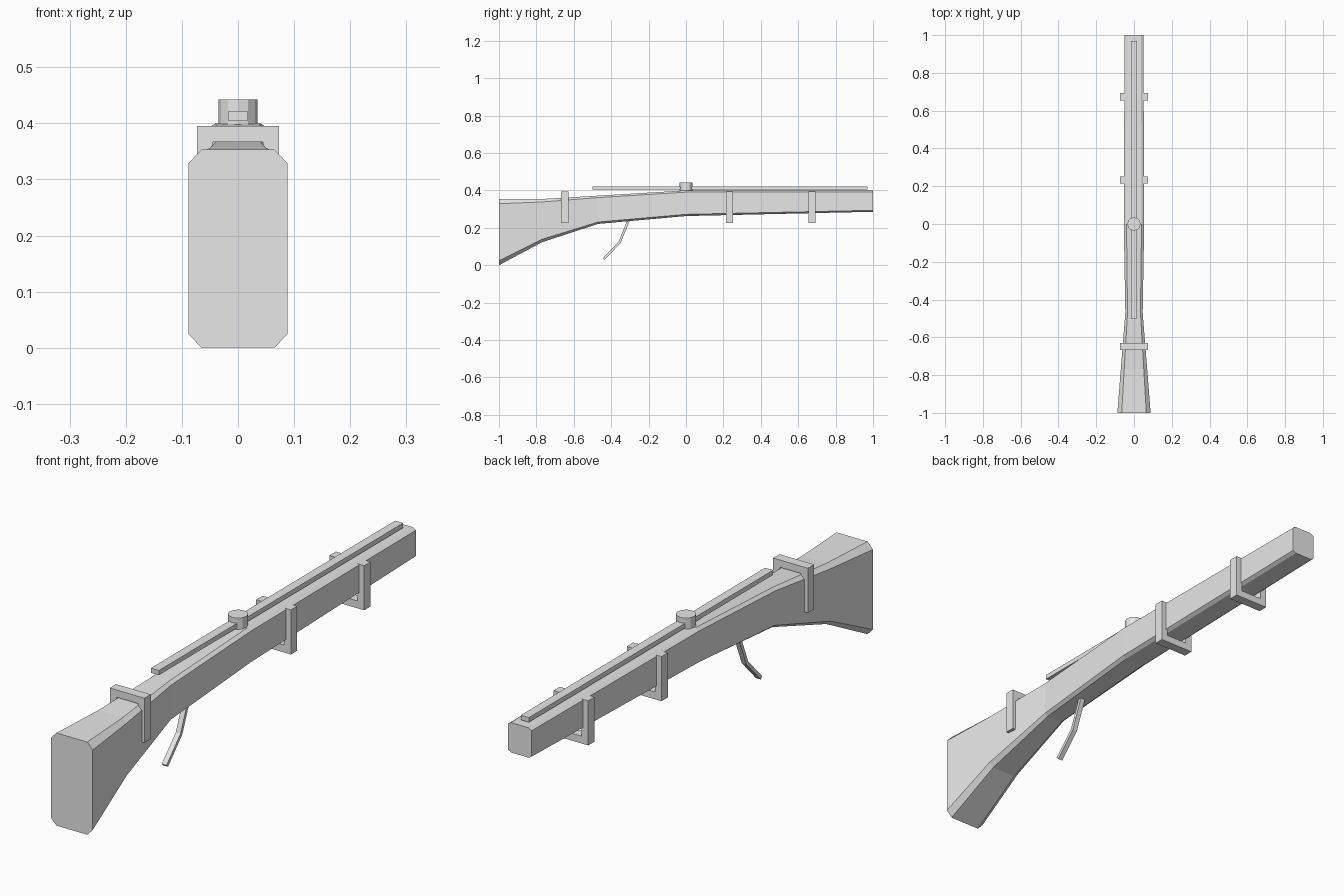
import bpy, bmesh, math
from mathutils import Vector

if "Cube" in bpy.data.objects:
    bpy.data.objects.remove(bpy.data.objects["Cube"])

grey = bpy.data.materials.new("grey")
grey.diffuse_color = (0.8, 0.8, 0.8, 1)
grey.use_nodes = True
grey.node_tree.nodes["Principled BSDF"].inputs["Base Color"].default_value = grey.diffuse_color


def finish(bm, name):
    bmesh.ops.recalc_face_normals(bm, faces=bm.faces)
    mesh = bpy.data.meshes.new(name)
    bm.to_mesh(mesh)
    bm.free()
    mesh.materials.append(grey)
    obj = bpy.data.objects.new(name, mesh)
    bpy.context.collection.objects.link(obj)
    return obj


def loft(rings, name):
    """Skin a row of closed rings and cap both ends."""
    bm = bmesh.new()
    rows = [[bm.verts.new(p) for p in ring] for ring in rings]
    n = len(rows[0])
    for a, b in zip(rows, rows[1:]):
        for i in range(n):
            j = (i + 1) % n
            bm.faces.new((a[i], a[j], b[j], b[i]))
    bm.faces.new(rows[0])
    bm.faces.new(rows[-1])
    return finish(bm, name)


def extrude_x(points, half, name):
    """Solid from a (y, z) outline, centred on x = 0."""
    return loft([[(x, y, z) for y, z in points] for x in (-half, half)], name)


# Stock: chamfered rectangular sections along y
def section(y, bottom, top, w):
    h = top - bottom
    cx, cz = w * 0.26, h * 0.068
    return [(-w + cx, y, bottom), (w - cx, y, bottom), (w, y, bottom + cz),
            (w, y, top - cz), (w - cx, y, top), (-w + cx, y, top),
            (-w, y, top - cz), (-w, y, bottom + cz)]


loft([section(*s) for s in [
    (-1.0, 0.0, 0.353, 0.088),
    (-0.77, 0.123, 0.354, 0.07),
    (-0.47, 0.221, 0.372, 0.046),
    (0.0, 0.263, 0.40, 0.054),
    (1.0, 0.286, 0.40, 0.05)]], "stock")

# Long rod on top of the stock
extrude_x([(-0.5, 0.404), (0.97, 0.404), (0.97, 0.422), (-0.5, 0.422)],
          0.017, "top_rod")

# Round knob around the rod
R = 0.035
loft([[(R * math.sin(i * math.tau / 12), R * math.cos(i * math.tau / 12), z)
       for i in range(12)] for z in (0.395, 0.442)], "knob")


# U-shaped bands: the rear one hangs over the top, the front two wrap below
def band(y, over_top, name):
    lo, hi, wo, wi, t = 0.225, 0.395, 0.073, 0.045, 0.028
    pts = [(-wo, lo), (wo, lo), (wo, hi), (wi, hi),
           (wi, lo + t), (-wi, lo + t), (-wi, hi), (-wo, hi)]
    if over_top:
        pts = [(x, lo + hi - z) for x, z in pts]
    loft([[(x, y + d, z) for x, z in pts] for d in (-0.019, 0.019)], name)


band(-0.648, True, "rear_band")
band(0.233, False, "middle_band")
band(0.674, False, "front_band")

# Bent trigger lever
path = [Vector(p) for p in ((-0.305, 0.245), (-0.355, 0.122), (-0.44, 0.033))]
d1 = (path[1] - path[0]).normalized()
d2 = (path[2] - path[1]).normalized()
normals = [Vector((-d.y, d.x)) for d in (d1, (d1 + d2).normalized(), d2)]
left = [p + n * 0.0065 for p, n in zip(path, normals)]
right = [p - n * 0.0065 for p, n in zip(path, normals)]
extrude_x([tuple(p) for p in left + right[::-1]], 0.01, "trigger")
